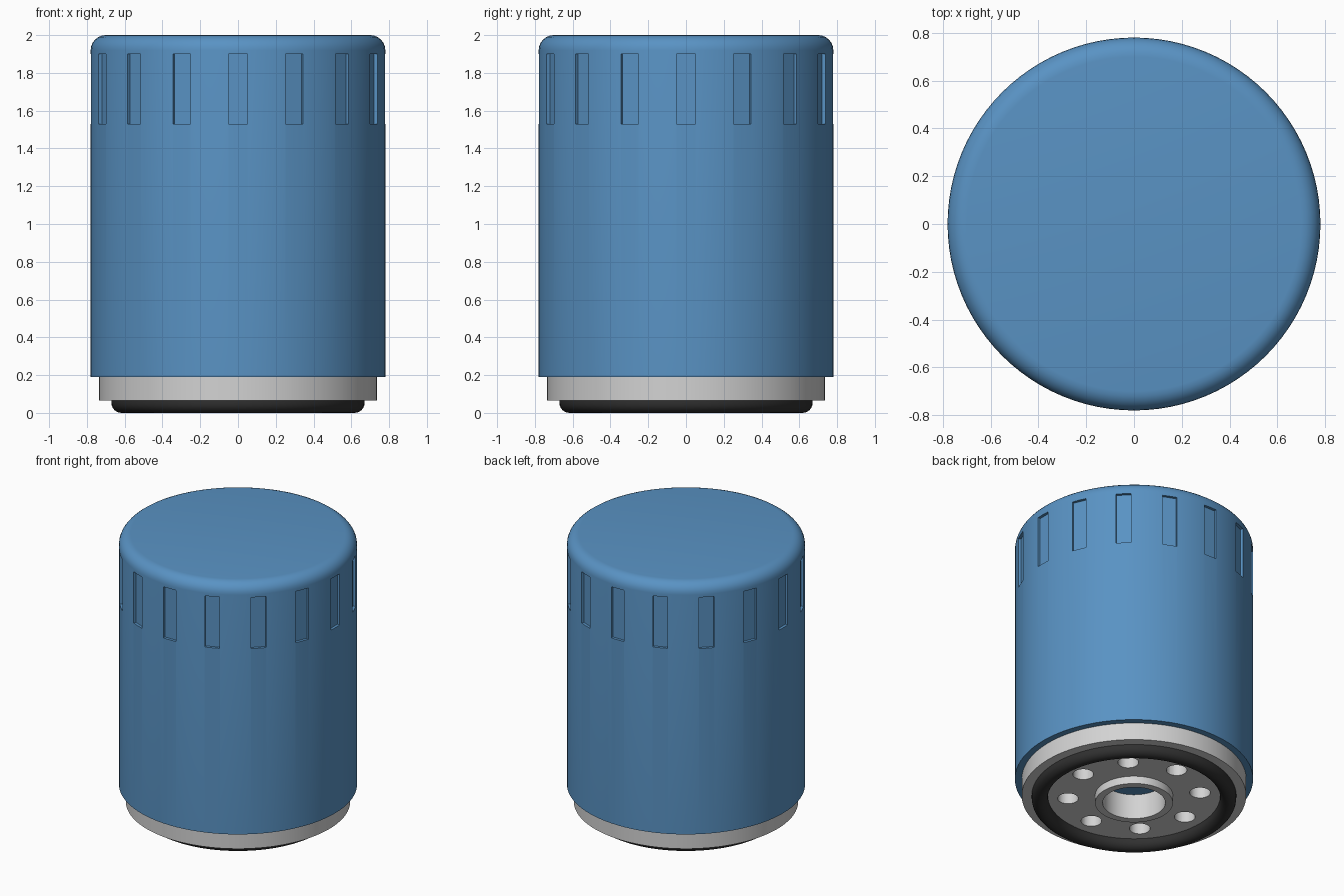
import bpy, bmesh
from math import pi, sin, cos, tau, radians
from mathutils import Matrix, Vector

if "Cube" in bpy.data.objects:
    bpy.data.objects.remove(bpy.data.objects["Cube"], do_unlink=True)

SEGMENTS = 96


def material(name, rgb):
    mat = bpy.data.materials.new(name)
    mat.use_nodes = True
    mat.diffuse_color = (*rgb, 1)
    mat.node_tree.nodes["Principled BSDF"].inputs["Base Color"].default_value = (*rgb, 1)
    return mat


def make_object(name, bm, mat):
    bmesh.ops.recalc_face_normals(bm, faces=bm.faces)
    mesh = bpy.data.meshes.new(name)
    bm.to_mesh(mesh)
    bm.free()
    mesh.materials.append(mat)
    obj = bpy.data.objects.new(name, mesh)
    bpy.context.collection.objects.link(obj)
    return obj


def lathe(name, profile, mat):
    """Spin a closed (radius, height) outline around z."""
    bm = bmesh.new()
    verts = [bm.verts.new((r, 0, z)) for r, z in profile]
    edges = [bm.edges.new((a, b)) for a, b in zip(verts, verts[1:] + verts[:1])
             if a.co.x > 0 or b.co.x > 0]
    bmesh.ops.spin(bm, geom=verts + edges, axis=(0, 0, 1), cent=(0, 0, 0),
                   angle=tau, steps=SEGMENTS, use_duplicate=False)
    bmesh.ops.remove_doubles(bm, verts=bm.verts, dist=0.0001)
    return make_object(name, bm, mat)


def arc(cx, cz, radius, start, end, steps):
    angles = [start + (end - start) * i / steps for i in range(steps + 1)]
    return [(cx + radius * cos(a), cz + radius * sin(a)) for a in angles]


def cut(obj, cutter):
    cutter.hide_render = True
    mod = obj.modifiers.new("cut", "BOOLEAN")
    mod.operation = "DIFFERENCE"
    mod.solver = "EXACT"
    mod.object = cutter
    bpy.context.view_layer.update()
    result = bpy.data.meshes.new_from_object(
        obj.evaluated_get(bpy.context.evaluated_depsgraph_get()))
    obj.modifiers.remove(mod)
    obj.data = result
    bpy.data.objects.remove(cutter, do_unlink=True)


def smooth(obj):
    bpy.ops.object.select_all(action="DESELECT")
    obj.select_set(True)
    bpy.context.view_layer.objects.active = obj
    bpy.ops.object.shade_smooth_by_angle(angle=radians(30))


blue = material("blue paint", (0.10, 0.29, 0.55))
steel = material("light grey steel", (0.65, 0.65, 0.65))
rubber = material("black rubber", (0.03, 0.03, 0.03))

# Canister with a rounded top edge
RADIUS, FILLET = 0.78, 0.08
canister = lathe("canister", [(0, 0.19), (RADIUS, 0.19)]
                 + arc(RADIUS - FILLET, 2 - FILLET, FILLET, 0, pi / 2, 6)
                 + [(0, 2)], blue)

# Grip slots around the upper wall
bm = bmesh.new()
for i in range(16):
    place = (Matrix.Rotation(tau * i / 16, 4, "Z")
             @ Matrix.Translation((0.86, 0, 1.715))
             @ Matrix.Diagonal((0.2, 0.1, 0.37, 1)))
    bmesh.ops.create_cube(bm, size=1, matrix=place)
cut(canister, make_object("slot_cutter", bm, blue))

# Base plate with its central threaded collar
base_plate = lathe("base_plate", [(0.205, 0.01), (0.255, 0.01), (0.255, 0.065),
                                  (0.735, 0.065), (0.735, 0.19), (0.205, 0.19)], steel)

# Ring of inlet holes through the plate
bm = bmesh.new()
for i in range(8):
    place = (Matrix.Rotation(tau * i / 8, 4, "Z")
             @ Matrix.Translation((0.434, 0, 0.12)))
    bmesh.ops.create_cone(bm, cap_ends=True, segments=32, radius1=0.068,
                          radius2=0.068, depth=0.4, matrix=place)
cut(base_plate, make_object("hole_cutter", bm, steel))

# Rubber gasket with a rounded lower face
gasket = lathe("gasket", [(0.565, 0.065)]
               + arc(0.6175, 0.0525, 0.0525, pi, tau, 12)
               + [(0.67, 0.065)], rubber)

for part in (canister, base_plate, gasket):
    smooth(part)
